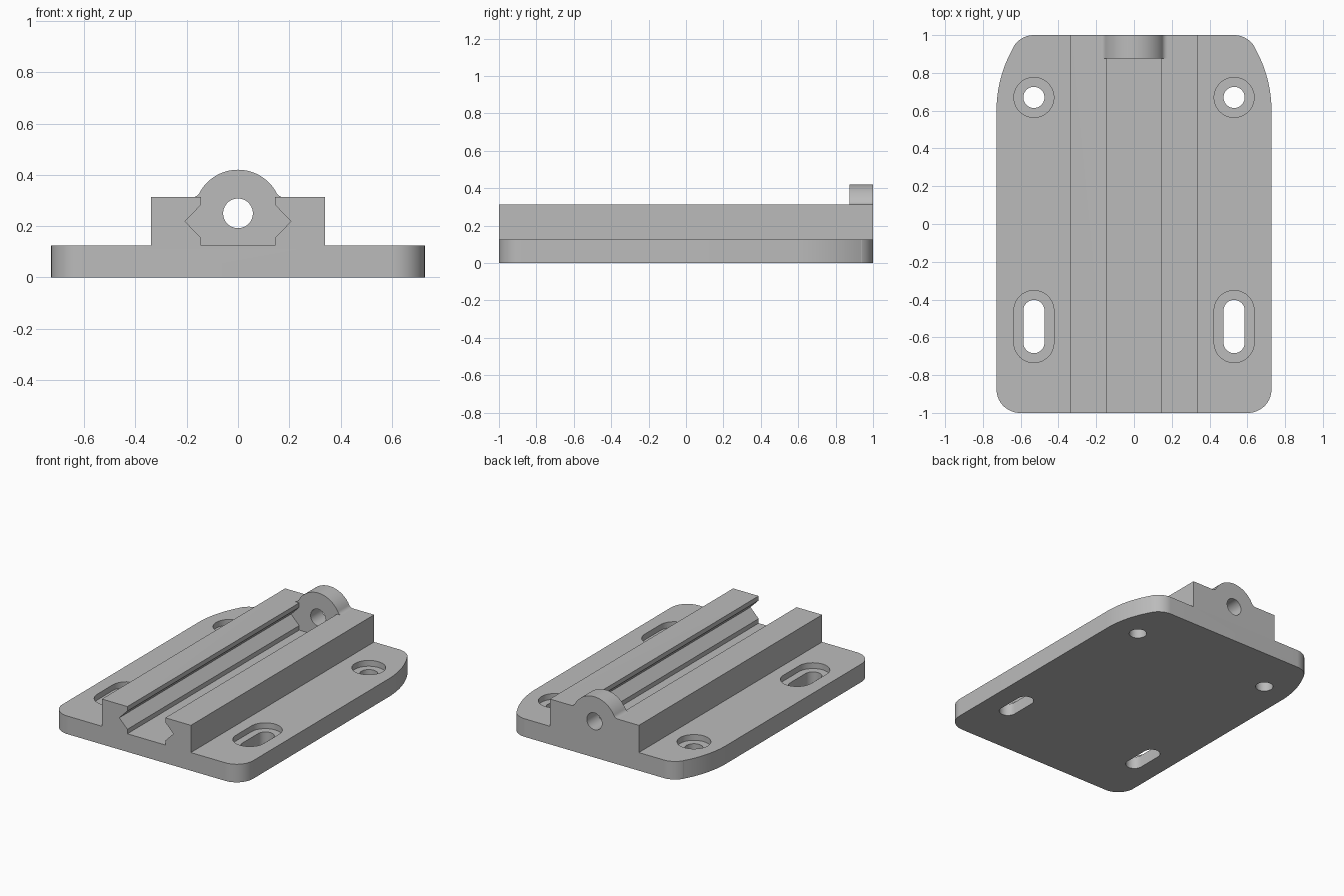
import bpy, bmesh
from math import sin, cos, radians, atan2, degrees
from mathutils import Vector

if "Cube" in bpy.data.objects:
    bpy.data.objects.remove(bpy.data.objects["Cube"], do_unlink=True)

grey = bpy.data.materials.new("plain grey")
grey.use_nodes = True
colour = (0.5, 0.5, 0.5, 1)
grey.diffuse_color = colour
grey.node_tree.nodes["Principled BSDF"].inputs["Base Color"].default_value = colour

PLATE_TOP, RAIL_TOP = 0.125, 0.313
BORE_Z, BOSS_R = 0.25, 0.17


def arc(cx, cy, r, start, end, steps=20):
    angles = [radians(start + (end - start) * i / steps) for i in range(steps + 1)]
    return [(cx + r * cos(a), cy + r * sin(a)) for a in angles]


def mirrored(half):
    """Close a right-hand outline with its mirror image."""
    return half + [(-x, y) for x, y in reversed(half)]


def extrude(name, outline, axis, low, high):
    """Solid from an outline: in x,y along z, or in x,z along y."""
    points = []
    for x, v in outline:
        p = Vector((x, v, low)) if axis == "z" else Vector((x, low, v))
        if not points or min((p - points[-1]).length, (p - points[0]).length) > 1e-5:
            points.append(p)
    bm = bmesh.new()
    face = bm.faces.new([bm.verts.new(p) for p in points])
    result = bmesh.ops.extrude_face_region(bm, geom=[face])
    top = [g for g in result["geom"] if isinstance(g, bmesh.types.BMVert)]
    step = high - low
    bmesh.ops.translate(bm, verts=top, vec=(0, 0, step) if axis == "z" else (0, step, 0))
    bmesh.ops.recalc_face_normals(bm, faces=bm.faces[:])
    mesh = bpy.data.meshes.new(name)
    bm.to_mesh(mesh)
    bm.free()
    mesh.materials.append(grey)
    obj = bpy.data.objects.new(name, mesh)
    bpy.context.collection.objects.link(obj)
    return obj


def combine(target, other, operation):
    bpy.context.view_layer.objects.active = target
    mod = target.modifiers.new(operation.lower(), "BOOLEAN")
    mod.operation, mod.object, mod.solver = operation, other, "EXACT"
    bpy.ops.object.modifier_apply(modifier=mod.name)
    bpy.data.objects.remove(other, do_unlink=True)


def slot(x, y_low, y_high, r):
    return arc(x, y_high, r, 0, 180) + arc(x, y_low, r, 180, 360)


# Base plate: rounded front corners, swept back corners
plate_half = (arc(0.603, -0.875, 0.125, -90, 0)
              + arc(0.058, 0.60, 0.67, 0, 30)
              + arc(0.53, 0.875, 0.125, 30, 90))
body = extrude("slide_base", mirrored(plate_half), "z", 0, PLATE_TOP)

# Two rails with a V groove on the inner sides
rail = [(0.145, 0.06), (0.34, 0.06), (0.34, RAIL_TOP), (0.145, RAIL_TOP),
        (0.145, 0.282), (0.207, 0.219), (0.145, 0.156)]
for name, side in (("left_rail", 1), ("right_rail", -1)):
    part = extrude(name, [(side * x, z) for x, z in rail], "y", -1, 1)
    combine(body, part, "UNION")

# End stop: fills the channel and rises to a filleted round boss
fillet_x, fillet_r = 0.178, 0.0316
fillet_z = RAIL_TOP + fillet_r
tangent = degrees(atan2(fillet_z - BORE_Z, fillet_x))
stop_half = ([(0.25, 0.06), (0.25, RAIL_TOP)]
             + arc(fillet_x, fillet_z, fillet_r, 270, 180 + tangent, 8)
             + arc(0, BORE_Z, BOSS_R, tangent, 90))
combine(body, extrude("end_stop", mirrored(stop_half), "y", 0.875, 1), "UNION")

# Bore through the end stop
combine(body, extrude("bore_cutter", arc(0, BORE_Z, 0.058, 0, 360, 40), "y", 0.8, 1.1),
        "DIFFERENCE")

# Counterbored round holes at the back and slots at the front
for x in (-0.53, 0.53):
    for y_low, y_high in ((0.67, 0.67), (-0.628, -0.458)):
        for r, floor in ((0.106, 0.085), (0.056, -0.1)):
            cutter = extrude("hole_cutter", slot(x, y_low, y_high, r), "z", floor, 0.2)
            combine(body, cutter, "DIFFERENCE")

# Merge the flat faces and smooth the curved walls
bm = bmesh.new()
bm.from_mesh(body.data)
bmesh.ops.remove_doubles(bm, verts=bm.verts[:], dist=1e-5)
bmesh.ops.dissolve_limit(bm, angle_limit=radians(0.2), verts=bm.verts[:], edges=bm.edges[:])
bm.to_mesh(body.data)
bm.free()
for face in body.data.polygons:
    face.material_index = 0
bpy.ops.object.select_all(action="DESELECT")
body.select_set(True)
bpy.context.view_layer.objects.active = body
bpy.ops.object.shade_smooth_by_angle(angle=radians(25))
